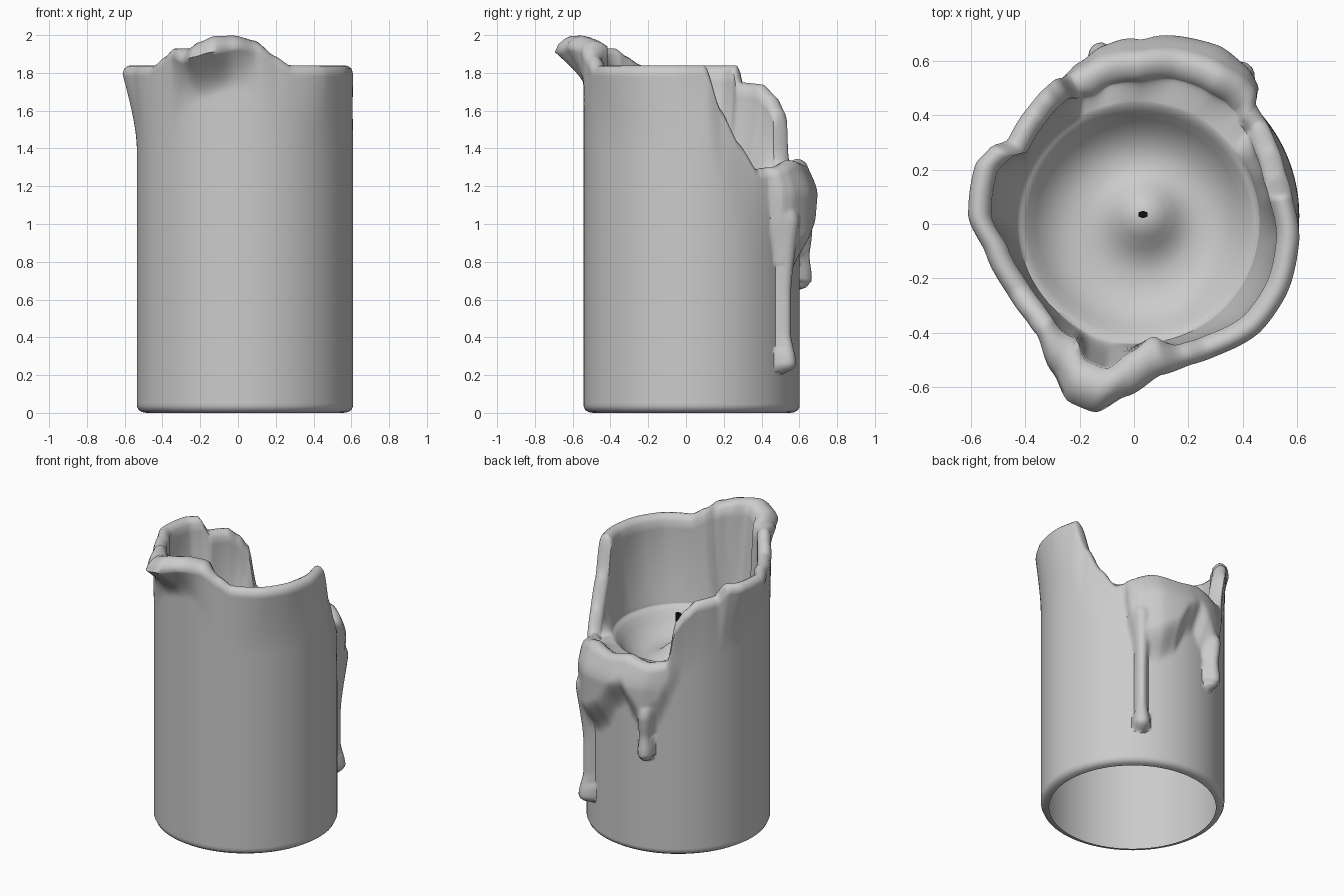
import bpy, bmesh
from math import sin, cos, radians, sqrt

if "Cube" in bpy.data.objects:
    bpy.data.objects.remove(bpy.data.objects["Cube"])

CX, CY, R = 0.037, 0.03, 0.572     # candle axis and body radius
N, ROWS, INNER = 240, 110, 16      # columns, outer rows, inner wall rows


def smooth(t):
    t = max(0.0, min(1.0, t))
    return t * t * (3 - 2 * t)


def lookup(table, a, k=1):
    """Interpolate column k of an angle-keyed table that wraps at 360 degrees."""
    pts = [(p[0], p[k]) for p in table]
    pts = [(pts[-1][0] - 360, pts[-1][1])] + pts + [(pts[0][0] + 360, pts[0][1])]
    for (a0, v0), (a1, v1) in zip(pts, pts[1:]):
        if a0 <= a <= a1:
            t = (a - a0) / (a1 - a0)
            return v0 + (v1 - v0) * (0.5 * t + 0.5 * smooth(t))


# rim: angle, height, outer radius
RIM = [(8, 1.84, .55), (17, 1.61, .545), (28, 1.43, .555), (39, 1.29, .57),
       (48, 1.30, .585), (62, 1.34, .59), (78, 1.32, .58), (92, 1.345, .58),
       (106, 1.31, .575), (118, 1.33, .58), (123, 1.60, .60), (129, 1.68, .595),
       (137, 1.74, .585), (151, 1.75, .575), (156, 1.84, .62), (163, 1.84, .65),
       (180, 1.84, .648), (193, 1.84, .60), (210, 1.84, .58), (221, 1.89, .58),
       (228, 1.93, .59), (240, 1.93, .67), (248, 1.965, .74), (256, 2.0, .747),
       (264, 2.0, .67), (276, 1.97, .59), (287, 1.89, .575), (296, 1.84, .58),
       (315, 1.84, .605), (330, 1.84, .60), (350, 1.84, .58)]
# spout: angle, droop of outer lip
DROOP = [(0, 0), (232, 0), (246, .035), (256, .045), (270, .01), (285, 0)]
# overflow sheet: angle, lower edge, thickness
SHEET = [(0, 1.3, 0), (44, 1.25, 0), (49, .85, .06), (55, .72, .085), (66, .75, .105),
         (76, .82, .10), (84, .97, .095), (91, 1.02, .085), (97, .92, .08),
         (104, .80, .07), (112, .90, .04), (121, 1.1, .02), (128, 1.25, 0), (350, 1.3, 0)]
# drips: angle, bottom, top, neck half width, bulb half width
DRIPS = [(55.5, .21, 1.15, .036, .054), (105, .65, 1.1, .026, .045)]


def wax(a, z):
    """Thickness of wax that has run over the outside."""
    low, thick = lookup(SHEET, a, 1), lookup(SHEET, a, 2)
    fall = smooth((z - low + .03) / .24)
    crest = smooth((1.42 - z) / .28)
    d = thick * fall * crest
    for ang, z0, z1, neck, bulb in DRIPS:
        if z < z0 or z > z1:
            continue
        zc = z0 + bulb
        w = neck + (bulb - neck) * smooth(1 - (z - zc) / .16)
        w += .03 * smooth((z - z1 + .55) / .5)
        if z < zc:
            w = sqrt(max(0, bulb ** 2 - (zc - z) ** 2))
        off = R * radians(a - ang)
        if abs(off) < w:
            d = max(d, 1.65 * sqrt(w * w - off * off) * smooth((z1 + .1 - z) / .25))
    return d


def column(a):
    """Radius/height profile from the base, up the outside, over the rim, into the pool."""
    H, ro, droop = lookup(RIM, a, 1), lookup(RIM, a, 2), lookup(DROOP, a)
    spout = smooth((a - 228) / 16) * smooth((286 - a) / 16)
    over = smooth((a - 40) / 12) * smooth((122 - a) / 10)
    pts = [(.52, 0), (.545, .004), (.563, .015)]
    top = H - .045 - droop
    flare = .42 - .2 * spout
    for i in range(ROWS + 1):
        z = .035 + (top - .035) * i / ROWS
        f = max(0, min(1, 1 - (top - z) / flare))
        r = R + (ro - R) * (f * f * (1.6 - .6 * f)) + wax(a, z)
        pts.append((r, z))
    r = pts[-1][0]
    w = .085 + .08 * spout + .03 * over
    pts += [(r - .1 * w, H - .018 - .75 * droop), (r - .3 * w, H - .004 - .4 * droop),
            (r - .52 * w, H - .1 * droop), (r - .78 * w, H - .012), (r - w, H - .035)]
    ri, zi = pts[-1]
    for i in range(1, INNER + 1):
        t = i / INNER
        pts.append((ri + (.445 - ri) * (t + (smooth(t) - t) * (1 - spout)),
                    zi + (1.262 - zi) * (1 - (1 - t) ** 1.7)))
    pts += [(.43, 1.255), (.41, 1.235), (.38, 1.195), (.34, 1.15), (.29, 1.12), (.25, 1.108),
            (.20, 1.105), (.16, 1.115), (.12, 1.14), (.08, 1.175), (.05, 1.195), (.02, 1.205)]
    return pts


# candle body: one skin swept around the axis, open underneath
bm = bmesh.new()
cols = []
for i in range(N):
    a = 360 * i / N
    c, s = cos(radians(a)), sin(radians(a))
    col = []
    for j, (r, z) in enumerate(column(a)):
        k = smooth((j - ROWS - 8) / INNER) * smooth((r - .05) / .3)  # pool sits slightly off axis
        col.append(bm.verts.new((CX + r * c - .02 * k, CY + r * s - .025 * k, z)))
    cols.append(col)
for i in range(N):
    p, q = cols[i], cols[(i + 1) % N]
    for j in range(len(p) - 1):
        bm.faces.new((p[j], q[j], q[j + 1], p[j + 1]))
bm.faces.new([c[-1] for c in cols])
mesh = bpy.data.meshes.new("candle_body")
bm.to_mesh(mesh)
bm.free()
body = bpy.data.objects.new("candle_body", mesh)
bpy.context.collection.objects.link(body)
bpy.context.view_layer.objects.active = body
body.select_set(True)
bpy.ops.object.shade_smooth_by_angle(angle=radians(60))

# wick: short charred stub
bpy.ops.mesh.primitive_cylinder_add(vertices=6, radius=.02, depth=.24, location=(.033, .035, 1.29))
wick = bpy.context.object
wick.name = "wick"
wick.scale.y = .7
char = bpy.data.materials.new("charred")
char.diffuse_color = (.005, .005, .005, 1)
char.use_nodes = True
char.node_tree.nodes["Principled BSDF"].inputs["Base Color"].default_value = char.diffuse_color
wick.data.materials.append(char)
